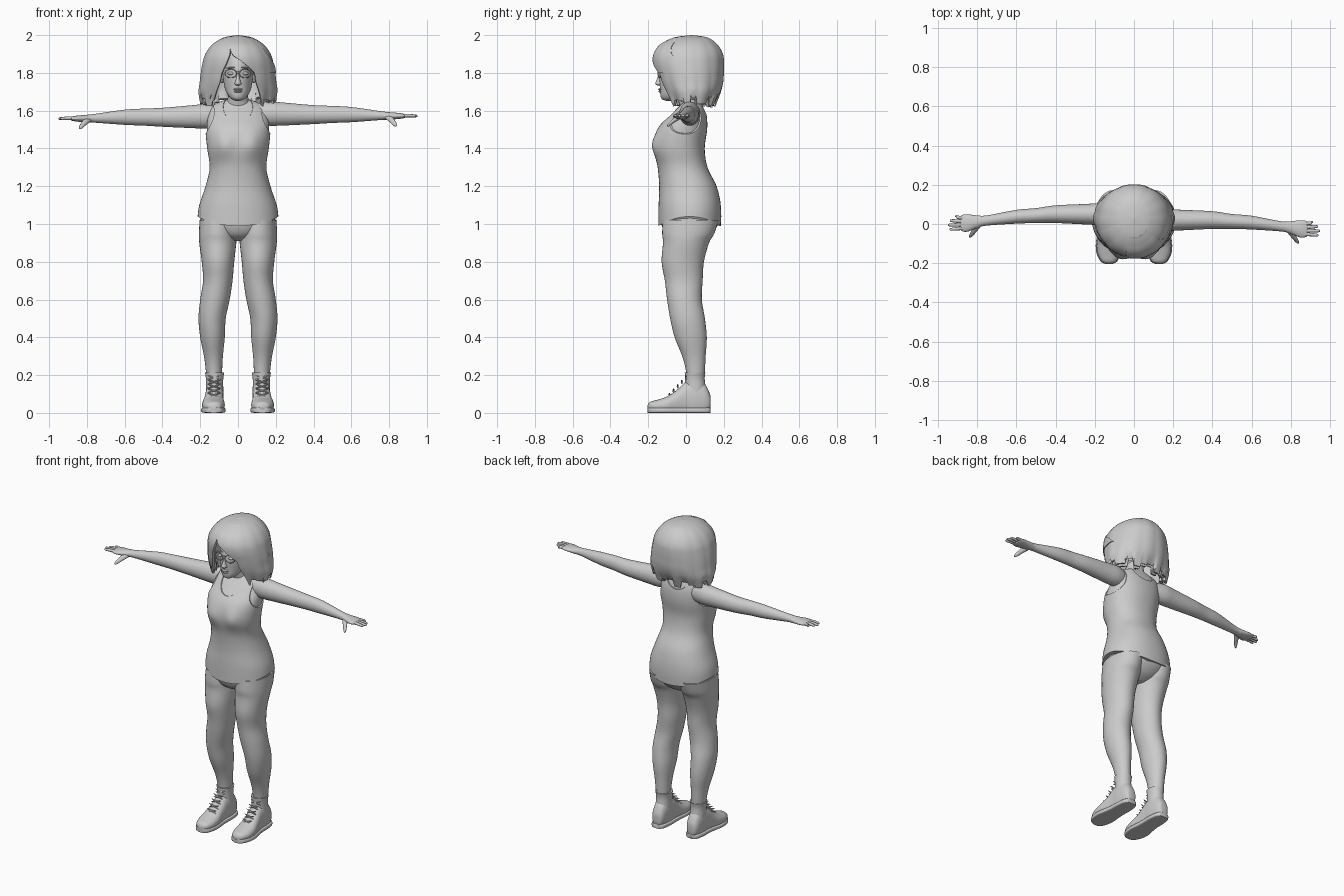
import bpy, bmesh, math
from math import sin, cos, pi, exp
from mathutils import Vector

if "Cube" in bpy.data.objects:
    bpy.data.objects.remove(bpy.data.objects["Cube"], do_unlink=True)

GREY = (0.6, 0.6, 0.6, 1.0)
clay = bpy.data.materials.new("light grey")
clay.use_nodes = True
clay.diffuse_color = GREY
clay.node_tree.nodes["Principled BSDF"].inputs["Base Color"].default_value = GREY


def finish(obj, name, angle=50):
    obj.name = name
    obj.data.materials.clear()
    obj.data.materials.append(clay)
    bpy.ops.object.select_all(action='DESELECT')
    obj.select_set(True)
    bpy.context.view_layer.objects.active = obj
    bpy.ops.object.shade_smooth_by_angle(angle=math.radians(angle))
    return obj


def to_object(bm, name):
    bmesh.ops.recalc_face_normals(bm, faces=bm.faces)
    mesh = bpy.data.meshes.new(name)
    bm.to_mesh(mesh)
    bm.free()
    obj = bpy.data.objects.new(name, mesh)
    bpy.context.collection.objects.link(obj)
    return finish(obj, name)


def smooth_rows(rows, steps):
    """Rounded interpolation through a short table of sections."""
    out = []
    for i in range(len(rows) - 1):
        quad = [rows[max(0, min(len(rows) - 1, i + k))] for k in (-1, 0, 1, 2)]
        for k in range(steps):
            t = k / steps
            out.append([b + t * ((c - a) / 2 + t * ((a - 2.5 * b + 2 * c - d / 2)
                        + t * (1.5 * (b - c) + (d - a) / 2)))
                        for a, b, c, d in zip(*quad)])
    return out + [list(rows[-1])]


def loft(name, rows, axis='z', side=1, seg=28, steps=5, power=2.0, warp=None):
    """Skin sections (position, centre a, centre b, radius a, radius b)."""
    bm = bmesh.new()
    rings = []
    for t, a, b, ra, rb in smooth_rows(rows, steps):
        ring = []
        for k in range(seg):
            c, s = cos(2 * pi * k / seg), sin(2 * pi * k / seg)
            u = a + ra * math.copysign(abs(c) ** (2 / power), c)
            v = b + rb * math.copysign(abs(s) ** (2 / power), s)
            p = {'z': (u, v, t), 'x': (t, u, v), 'y': (u, t, v)}[axis]
            p = warp(Vector(p)) if warp else Vector(p)
            ring.append(bm.verts.new((p.x * side, p.y, p.z)))
        rings.append(ring)
    for lo, hi in zip(rings, rings[1:]):
        for k in range(seg):
            j = (k + 1) % seg
            bm.faces.new((lo[k], lo[j], hi[j], hi[k]))
    bm.faces.new(rings[0])
    bm.faces.new(rings[-1])
    return to_object(bm, name)


def ball(name, loc, scale, rot=(0, 0, 0)):
    bpy.ops.mesh.primitive_uv_sphere_add(segments=32, ring_count=20, location=loc, rotation=rot)
    obj = bpy.context.object
    obj.scale = scale
    return finish(obj, name)


def apply_modifier(obj, mod):
    bpy.context.view_layer.objects.active = obj
    bpy.ops.object.modifier_apply(modifier=mod.name)


# Torso and tank top
def body_shape(p):
    if p.y < 0:
        p.y -= 0.02 * exp(-((abs(p.x) - 0.075) / 0.05) ** 2 - ((p.z - 1.42) / 0.06) ** 2)
    low = max(0, (1.12 - p.z) / 0.08)
    p.z -= 0.05 * low * min(1, abs(p.y - 0.02) / 0.165) ** 2
    return p


TORSO = [(1.04, 0, .02, .214, .165), (1.1, 0, .02, .205, .165), (1.2, 0, .01, .172, .152),
         (1.3, 0, -.018, .15, .132), (1.4, 0, -.035, .163, .134), (1.5, 0, -.02, .172, .132),
         (1.57, 0, .008, .165, .102), (1.62, 0, .025, .142, .072), (1.645, 0, .03, .1, .055),
         (1.66, 0, .03, .06, .045)]
skin = [(z, x, y, a - .007, b - .007) for z, x, y, a, b in TORSO]
loft("torso", skin, seg=56, power=2.2, warp=body_shape)
tank = loft("tank_top", TORSO, seg=56, power=2.2, warp=body_shape)
cutters = [ball("front_neck_cutter", (0, -.1, 1.65), (.09, .16, .11)),
           ball("back_neck_cutter", (0, .12, 1.66), (.09, .1, .08))]
cutters += [ball("armhole_cutter", (s * .2, .03, 1.575), (.08, .2, .11)) for s in (1, -1)]
for cutter in cutters:
    cutter.hide_render = True
    mod = tank.modifiers.new("cut", 'BOOLEAN')
    mod.operation, mod.object, mod.solver = 'DIFFERENCE', cutter, 'EXACT'
    apply_modifier(tank, mod)
    bpy.data.objects.remove(cutter, do_unlink=True)
finish(tank, "tank_top", 40)

# Hips, neck and head
loft("hips", [(.91, 0, .01, .05, .06), (.94, 0, .012, .13, .115), (1, 0, .02, .195, .15),
              (1.08, 0, .02, .19, .15)], seg=40)
loft("neck", [(1.55, 0, .03, .07, .05), (1.63, 0, .025, .064, .06), (1.67, 0, .01, .054, .056),
              (1.76, 0, -.01, .054, .06)])
loft("head", [(1.652, 0, -.085, .012, .02), (1.662, 0, -.085, .035, .043), (1.685, 0, -.07, .055, .066),
              (1.72, 0, -.045, .07, .093), (1.78, 0, -.02, .08, .122), (1.86, 0, .005, .085, .135),
              (1.92, 0, .015, .07, .11), (1.96, 0, .02, .02, .03)], seg=40)

# Face
loft("nose", [(1.732, 0, -.138, .008, .012), (1.742, 0, -.138, .018, .024), (1.755, 0, -.138, .014, .021),
              (1.78, 0, -.136, .008, .014), (1.81, 0, -.134, .006, .009)], seg=16)
ball("upper_lip", (0, -.136, 1.713), (.025, .011, .006))
ball("lower_lip", (0, -.133, 1.702), (.021, .012, .007))
ball("chin", (0, -.118, 1.672), (.025, .014, .014))
ball("glasses_bridge", (0, -.147, 1.8), (.012, .003, .003))
for s in (1, -1):
    ball("eye", (s * .036, -.125, 1.797), (.019, .011, .009))
    ball("brow", (s * .04, -.133, 1.827), (.026, .008, .004), (0, s * .12, 0))
    ball("ear", (s * .084, 0, 1.78), (.012, .024, .034))
    bpy.ops.mesh.primitive_torus_add(major_radius=.031, minor_radius=.0028, major_segments=32,
                                     minor_segments=8, location=(s * .038, -.14, 1.797),
                                     rotation=(pi / 2, 0, s * .25))
    bpy.context.object.scale.y = .75
    finish(bpy.context.object, "glasses_rim")

# Hair: (height, centre y, radius x, radius y, half opening, parting angle)
HAIR = [(2, .03, .001, .001, 0, -.3), (1.987, .025, .075, .09, 0, -.3), (1.95, .016, .135, .15, 0, -.28),
        (1.9, .014, .171, .181, .04, -.22), (1.85, .015, .186, .186, .26, -.08),
        (1.8, .02, .195, .18, .45, 0), (1.75, .025, .2, .171, .5, 0),
        (1.7, .03, .205, .152, .58, 0), (1.645, .03, .195, .125, .7, 0)]


def hair_shell(name, rows, span=None, grow=1.0, seg=112):
    bm = bmesh.new()
    rings = []
    for z, cy, rx, ry, gap, part in smooth_rows(rows, 4):
        gap = max(gap, 0)
        ring = []
        for k in range(seg + 1):
            a = part + gap + (span or 2 * pi - 2 * gap) * k / seg
            fall = max(0, (1.8 - z) / 0.155)
            wave = grow * (1 + 0.012 * (1 + fall) * abs(sin(a * 7)))
            ragged = 0.022 * fall ** 3 * (sin(math.floor(a * 4) * 2.3))
            ring.append(bm.verts.new((rx * wave * sin(a), cy - ry * wave * cos(a), z + ragged)))
        rings.append(ring)
    for lo, hi in zip(rings, rings[1:]):
        for k in range(seg):
            bm.faces.new((lo[k], lo[k + 1], hi[k + 1], hi[k]))
    bmesh.ops.remove_doubles(bm, verts=bm.verts, dist=0.0004)
    obj = to_object(bm, name)
    mod = obj.modifiers.new("thickness", 'SOLIDIFY')
    mod.thickness, mod.offset = 0.016, -1
    apply_modifier(obj, mod)
    return finish(obj, name, 45)


hair_shell("bob_hair", HAIR)
hair_shell("swept_fringe", HAIR[1:6], span=1.25, grow=1.025, seg=28)
under = [(z - .005, cy, rx * .86, ry * .86, gap + .35, part) for z, cy, rx, ry, gap, part in HAIR[4:]]
hair_shell("under_layer", under)

# Limbs and shoes
LEG = [(1.02, .105, .025, .098, .148), (.95, .107, .012, .1, .138), (.9, .107, 0, .098, .122),
       (.8, .106, -.017, .086, .112), (.7, .107, -.012, .078, .1), (.6, .122, -.008, .078, .092),
       (.5, .137, .008, .072, .092), (.4, .135, .025, .065, .085), (.3, .13, .042, .05, .062),
       (.22, .127, .05, .043, .05), (.15, .125, .05, .04, .045)]
ARM = [(.1, .03, 1.575, .045, .055), (.17, .035, 1.577, .055, .064), (.25, .035, 1.575, .052, .06),
       (.4, .035, 1.572, .045, .05), (.5, .028, 1.573, .038, .045), (.6, .022, 1.572, .035, .04),
       (.75, .003, 1.567, .026, .024), (.8, -.003, 1.565, .032, .02), (.85, -.01, 1.565, .044, .016),
       (.88, -.01, 1.565, .04, .011), (.89, -.01, 1.565, .025, .004)]
SHOE = [(-.203, .128, .03, .015, .012), (-.19, .128, .034, .038, .024), (-.15, .13, .036, .056, .034),
        (-.1, .13, .042, .06, .045), (-.05, .128, .055, .053, .065), (0, .125, .075, .048, .09),
        (.05, .124, .08, .048, .1), (.1, .124, .072, .042, .078), (.125, .124, .06, .03, .045),
        (.131, .124, .06, .014, .02)]
sole = [(y, x, .014, rx + .005, .014) for y, x, z, rx, rz in SHOE]
FINGERS = {"index": (-.042, .942), "middle": (-.02, .95), "ring": (.002, .94), "little": (.024, .914)}


def above_ground(p):
    p.z = max(p.z, 0.01)
    return p


for s, side in ((1, "left"), (-1, "right")):
    def pose(p):
        return p + Vector((0, -0.015 * s, 0.007 * s))

    loft(side + "_leg", LEG, side=s, seg=36)
    loft(side + "_arm", ARM, 'x', s, warp=pose)
    for finger, (y, tip) in FINGERS.items():
        base = y * .75 - .004
        loft(f"{side}_{finger}_finger", [(.855, base, 1.565, .009, .01), (.9, (base + y) / 2, 1.567, .009, .009),
             (tip - .008, y, 1.565, .007, .007), (tip, y, 1.564, .002, .002)], 'x', s, 12, warp=pose)
    loft(side + "_thumb", [(-.02, .795, 1.56, .02, .015), (-.05, .815, 1.54, .015, .013),
         (-.075, .832, 1.52, .01, .01), (-.085, .838, 1.513, .003, .003)], 'y', s, 14, warp=pose)
    loft(side + "_shoe", SHOE, 'y', s, power=2.3, warp=above_ground)
    loft(side + "_sole", sole, 'y', s, power=5)
    loft(side + "_shoe_shaft", [(.06, .124, .05, .045, .06), (.12, .124, .05, .046, .056),
         (.18, .124, .047, .046, .052), (.215, .124, .048, .051, .055)], side=s)
    # Crossed laces
    for i in range(5):
        for tilt in (1, -1):
            ball(side + "_lace", (s * .127, -.088 + .022 * i, .095 + .023 * i),
                 (.036, .005, .0045), (0, tilt * .3, 0))
